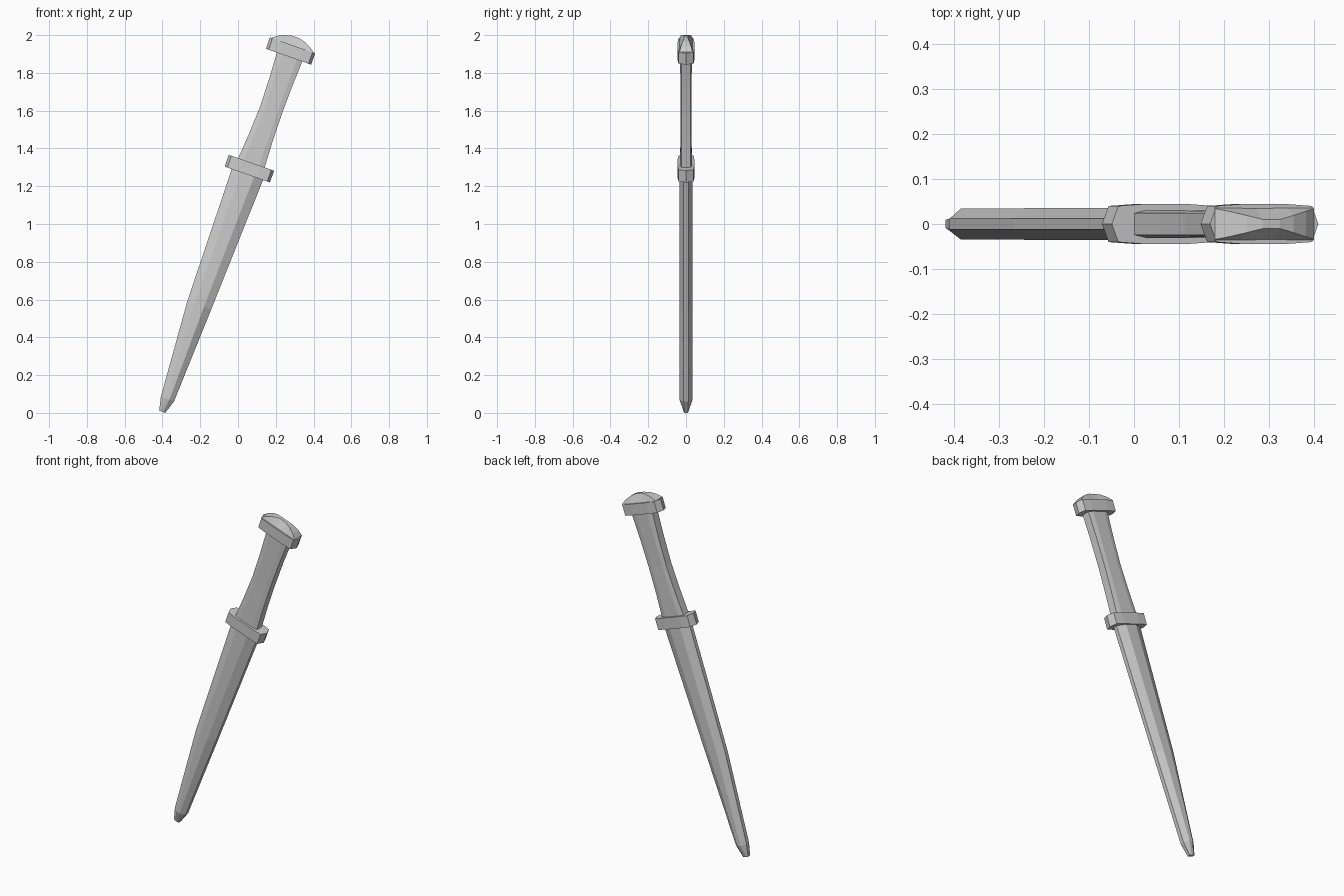
import bpy, bmesh, math

if "Cube" in bpy.data.objects:
    bpy.data.objects.remove(bpy.data.objects["Cube"])

TILT = math.radians(19.3)
ORIGIN = (0.06, 0, 1.293)


def loft(name, rings):
    """Skin a list of closed rings and cap both ends; place on the tilted axis."""
    bm = bmesh.new()
    vs = [[bm.verts.new(p) for p in r] for r in rings]
    n = len(rings[0])
    for a, b in zip(vs, vs[1:]):
        for i in range(n):
            j = (i + 1) % n
            bm.faces.new((a[i], a[j], b[j], b[i]))
    bm.faces.new(vs[0])
    bm.faces.new(vs[-1])
    bmesh.ops.recalc_face_normals(bm, faces=bm.faces)
    me = bpy.data.meshes.new(name)
    bm.to_mesh(me)
    bm.free()
    ob = bpy.data.objects.new(name, me)
    bpy.context.collection.objects.link(ob)
    ob.location = ORIGIN
    ob.rotation_euler = (0, TILT, 0)
    return ob


def octagon(w, cx, edge, flat, y_edge, y_face):
    """Flattened eight-sided section at height w."""
    half = [(edge, -y_edge), (edge, y_edge), (flat, y_face), (-flat, y_face)]
    pts = half + [(-x, -y) for x, y in half]
    return [(cx + x, y, w) for x, y in pts]


def collar(w):
    """Bar outline with pointed ends and slightly bowed sides."""
    half = [(0.127, 0), (0.112, 0.040), (0.055, 0.044), (-0.055, 0.044), (-0.112, 0.040)]
    return [(x, y, w) for x, y in half + [(-x, -y) for x, y in half]]


# blade, slightly bowed, with a blunt bevelled tip
loft("blade", [
    octagon(-1.367, -0.010, 0.017, 0.006, 0.009, 0.012),
    octagon(-1.295, -0.006, 0.037, 0.011, 0.012, 0.034),
    octagon(-0.77, -0.011, 0.067, 0.026, 0.012, 0.035),
    octagon(-0.02, 0.001, 0.088, 0.037, 0.012, 0.035),
])

# grip with a gentle waist
loft("grip", [
    octagon(w, cx, e, e * 0.6, 0.024, y) for w, cx, e, y in [
        (0.02, 0.000, 0.075, 0.031),
        (0.17, 0.003, 0.066, 0.030),
        (0.32, 0.006, 0.061, 0.029),
        (0.48, 0.006, 0.064, 0.030),
        (0.64, 0.006, 0.072, 0.031),
    ]
])

# guard and pommel base
loft("guard", [collar(-0.033), collar(0.033)])
loft("pommel_base", [collar(0.628), collar(0.692)])

# pommel cap: arched roof whose crest narrows to the middle
crest = [(0.116, 0.034, 0.694), (0.09, 0.028, 0.714), (0.055, 0.019, 0.731), (0.02, 0.010, 0.739)]
stations = [(-x, t, h) for x, t, h in crest] + crest[::-1]
loft("pommel_cap", [
    [(x, -0.037, 0.688), (x, 0.037, 0.688), (x, t, h), (x, -t, h)] for x, t, h in stations
])
